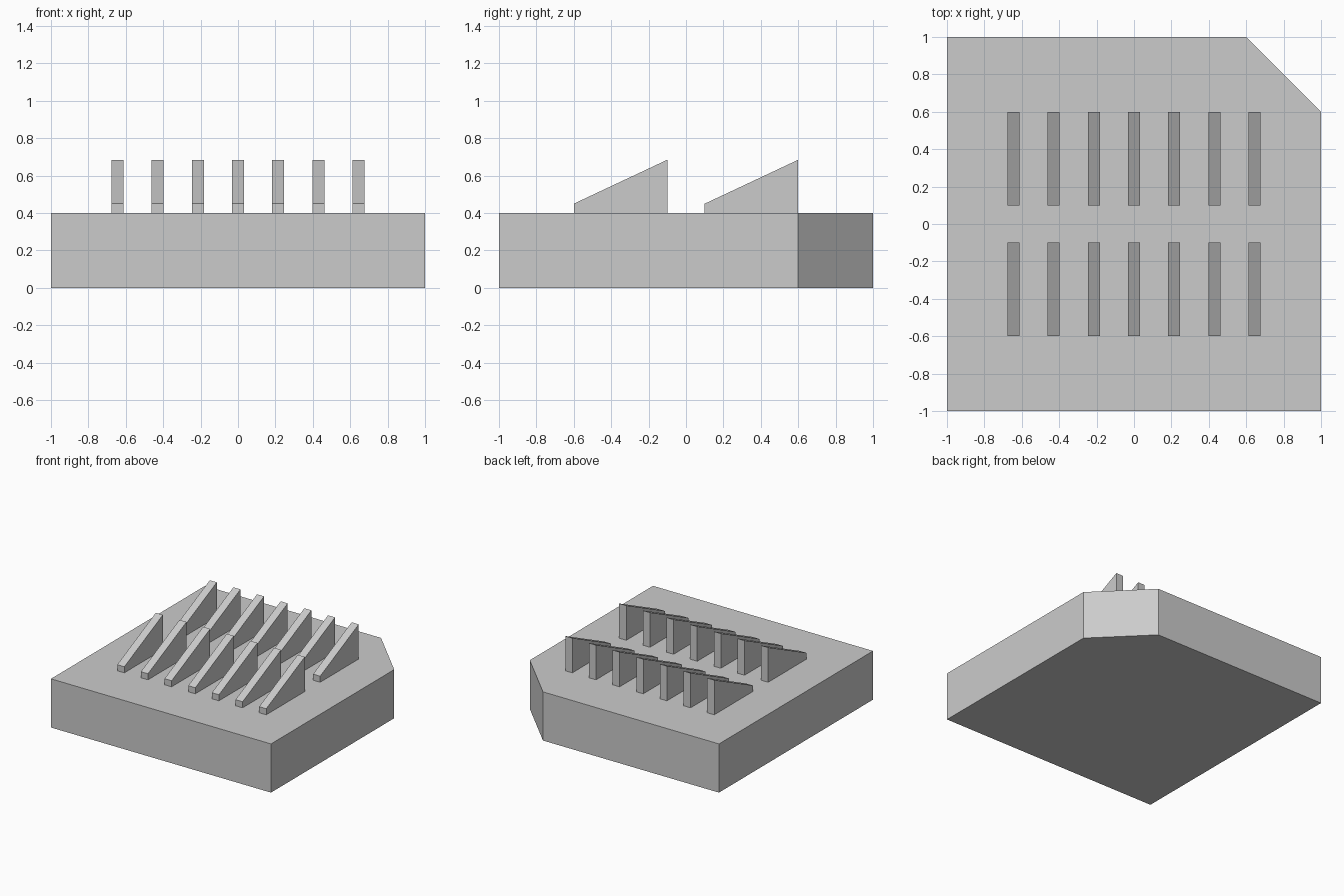
import bpy
import bmesh
from mathutils import Vector

cube = bpy.data.objects.get("Cube")
if cube:
    bpy.data.objects.remove(cube, do_unlink=True)

grey = bpy.data.materials.new("light_grey")
grey.use_nodes = True
grey.diffuse_color = (0.6, 0.6, 0.6, 1)
grey.node_tree.nodes["Principled BSDF"].inputs["Base Color"].default_value = (0.6, 0.6, 0.6, 1)


def extrude_profile(name, points, direction):
    """Make a solid by sweeping a flat outline along a direction."""
    bm = bmesh.new()
    face = bm.faces.new([bm.verts.new(p) for p in points])
    result = bmesh.ops.extrude_face_region(bm, geom=[face], use_keep_orig=True)
    moved = [v for v in result["geom"] if isinstance(v, bmesh.types.BMVert)]
    bmesh.ops.translate(bm, verts=moved, vec=Vector(direction))
    bmesh.ops.recalc_face_normals(bm, faces=bm.faces)
    mesh = bpy.data.meshes.new(name)
    bm.to_mesh(mesh)
    bm.free()
    mesh.materials.append(grey)
    obj = bpy.data.objects.new(name, mesh)
    bpy.context.collection.objects.link(obj)
    return obj


# Base slab with one clipped back corner
BASE_TOP = 0.4
outline = [(-1, -1), (1, -1), (1, 0.6), (0.6, 1), (-1, 1)]
extrude_profile("base", [(x, y, 0) for x, y in outline], (0, 0, BASE_TOP))

# Two rows of sloped fins, rising towards the back
FIN_COUNT, FIN_WIDTH, SPACING = 7, 0.064, 0.215
for row, y in (("front", -0.6), ("back", 0.1)):
    for i in range(FIN_COUNT):
        x = (i - (FIN_COUNT - 1) / 2) * SPACING - FIN_WIDTH / 2
        side = [(y, BASE_TOP), (y + 0.5, BASE_TOP), (y + 0.5, 0.685), (y, 0.45)]
        extrude_profile(f"{row}_fin_{i + 1}", [(x, py, pz) for py, pz in side], (FIN_WIDTH, 0, 0))
